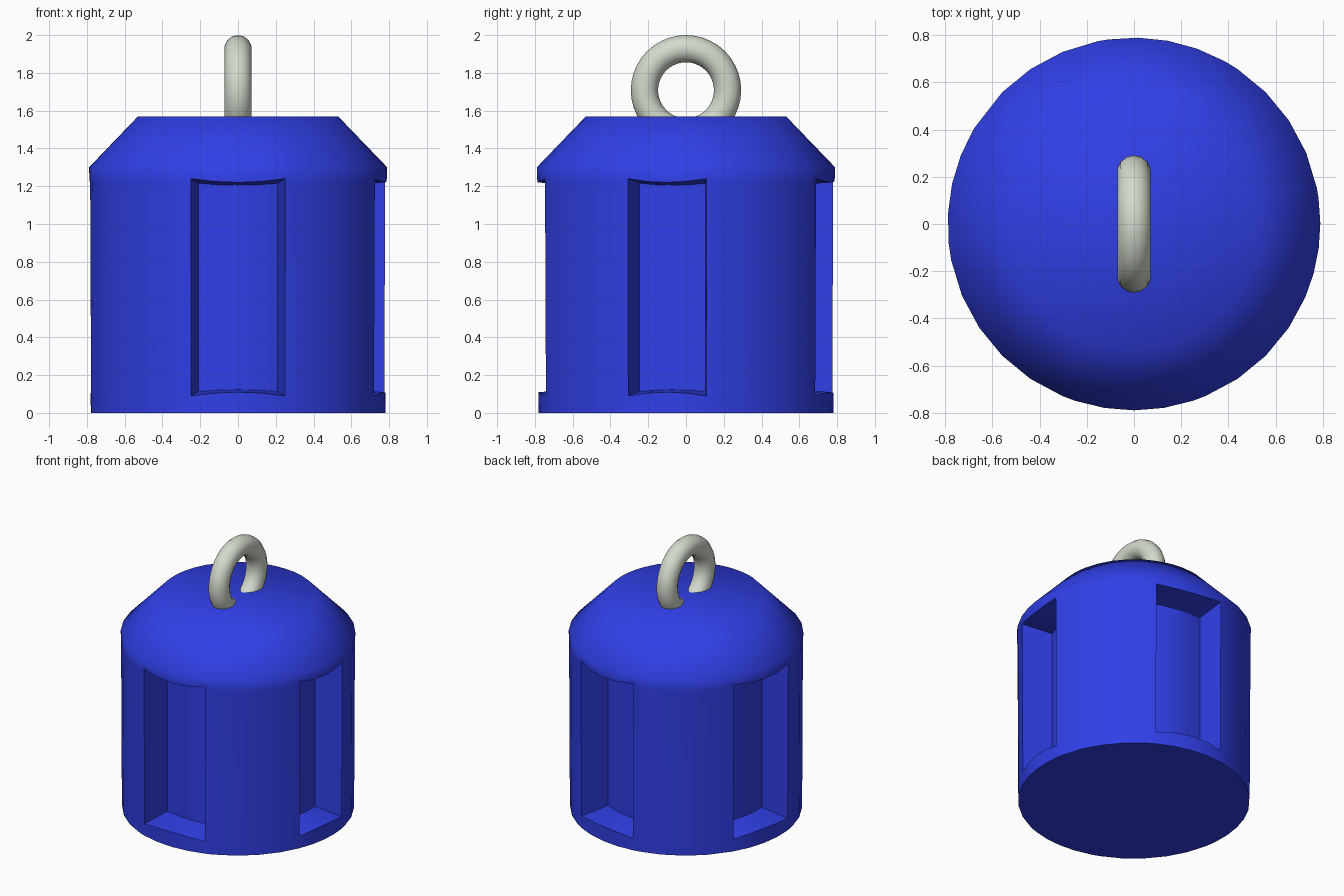
import bpy, bmesh, math
from mathutils import Vector

if "Cube" in bpy.data.objects:
    bpy.data.objects.remove(bpy.data.objects["Cube"])

def paint(ob, name, rgb):
    m = bpy.data.materials.new(name)
    m.diffuse_color = (*rgb, 1)
    m.use_nodes = True
    m.node_tree.nodes["Principled BSDF"].inputs["Base Color"].default_value = m.diffuse_color
    ob.data.materials.append(m)

# Pockets: start and end angle in degrees, counter-clockwise from +x
POCKETS = [(-23, 8), (61, 98), (149, 186), (251.5, 288.5)]
SEG, SIDES = 4, 32

# Columns around the body: regular sides outside pockets, even steps inside
columns = [(a + (b - a) * k / SEG, p, k)
           for p, (a, b) in enumerate(POCKETS) for k in range(SEG + 1)]
for i in range(SIDES):
    d = i * 360 / SIDES
    if all(abs((d - (a + b) / 2 + 180) % 360 - 180) > (b - a) / 2 + 3 for a, b in POCKETS):
        columns.append((d, None, 0))
columns.sort()

def polar(r, deg, z):
    a = math.radians(deg)
    return Vector((r * math.cos(a), r * math.sin(a), z))

# Body shell
bm = bmesh.new()
outer, inner = [], []
for deg, p, k in columns:
    bow = 0.0 if p is None else 0.02 * (abs(k - SEG / 2) / (SEG / 2)) ** 2
    rings = [(0.78, 0), (0.782, 0.11 - bow), (0.787, 1.22 + bow), (0.79, 1.30), (0.53, 1.57)]
    outer.append([bm.verts.new(polar(r, deg, z)) for r, z in rings])
    if p is None:
        inner.append(None)
        continue
    # recessed floor: outer wall pushed in and narrowed
    mid = sum(POCKETS[p]) / 2
    n, t = polar(1, mid, 0), polar(1, mid + 90, 0)
    w = polar(0.785, deg, 0)
    f = n * (w.dot(n) - 0.215) + t * (w.dot(t) * 0.84)
    inner.append([bm.verts.new(f + Vector((0, 0, z))) for z in (0.123 - bow / 2, 1.205 + bow / 2)])

count = len(columns)
for i in range(count):
    j = (i + 1) % count
    p, q = columns[i][1], columns[j][1]
    A, B = outer[i], outer[j]
    for r in range(4):
        if r == 1 and p is not None and p == q:
            a, b = inner[i], inner[j]
            bm.faces.new((a[0], b[0], b[1], a[1]))
            bm.faces.new((A[1], B[1], b[0], a[0]))
            bm.faces.new((a[1], b[1], B[2], A[2]))
        else:
            bm.faces.new((A[r], B[r], B[r + 1], A[r + 1]))
    # pocket side walls
    if p is not None and columns[i][2] in (0, SEG):
        a = inner[i]
        bm.faces.new((A[1], a[0], a[1], A[2]))
bm.faces.new([c[0] for c in reversed(outer)])
bm.faces.new([c[4] for c in outer])
bmesh.ops.recalc_face_normals(bm, faces=bm.faces)
mesh = bpy.data.meshes.new("body")
bm.to_mesh(mesh)
bm.free()
body = bpy.data.objects.new("body", mesh)
bpy.context.collection.objects.link(body)
bpy.context.view_layer.objects.active = body
body.select_set(True)
bpy.ops.object.shade_smooth_by_angle(angle=math.radians(50))
paint(body, "blue", (0.03, 0.05, 0.8))
body.select_set(False)

# Hanging ring
bpy.ops.mesh.primitive_torus_add(major_radius=0.22, minor_radius=0.072, major_segments=40,
                                 minor_segments=14, location=(0, 0, 1.708),
                                 rotation=(0, math.pi / 2, 0))
ring = bpy.context.object
ring.name = "hanging_ring"
bpy.ops.object.shade_smooth()
paint(ring, "pale_metal", (0.65, 0.7, 0.6))
